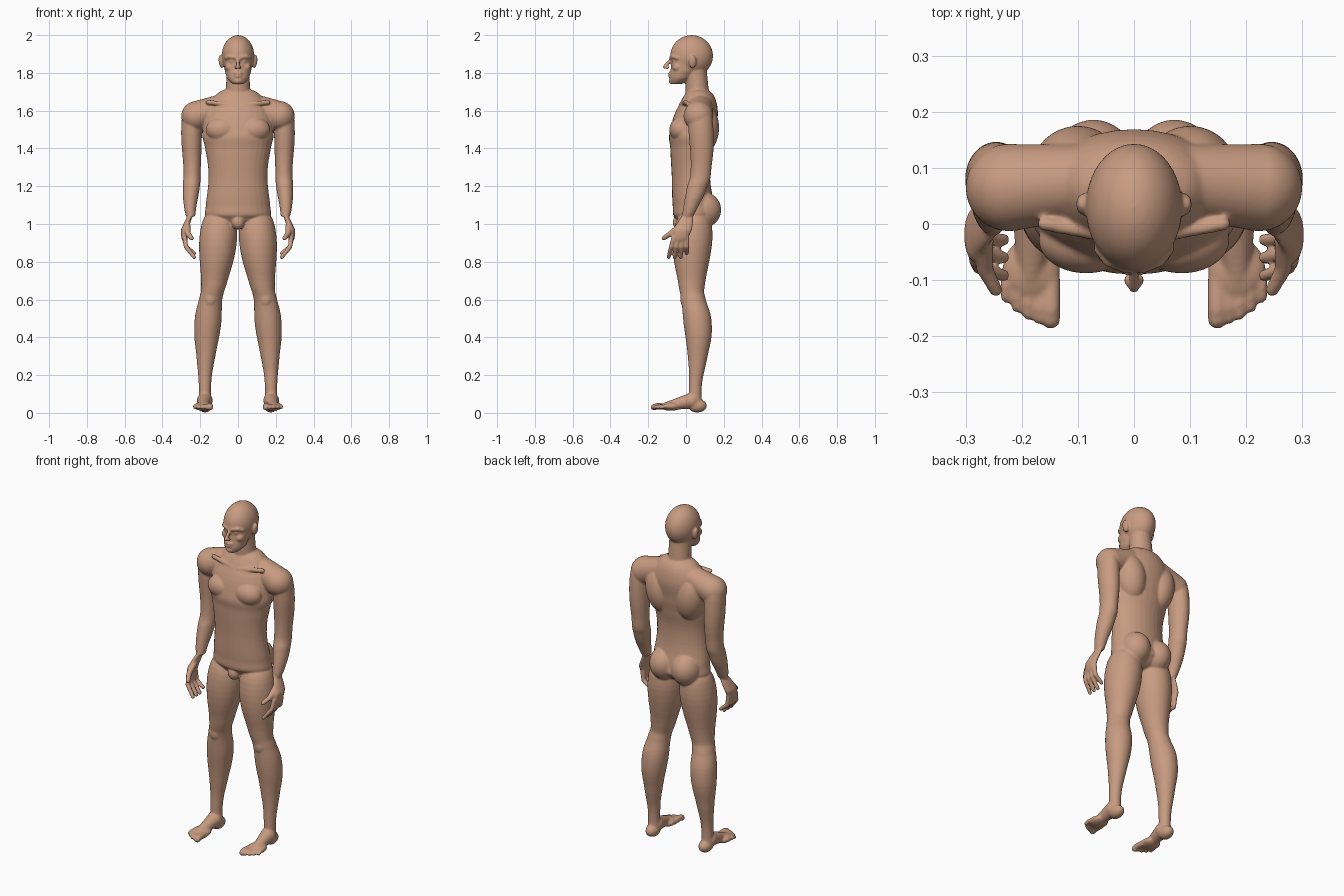
import bpy, bmesh, math
from mathutils import Vector, Matrix

if "Cube" in bpy.data.objects:
    bpy.data.objects.remove(bpy.data.objects["Cube"])

skin = bpy.data.materials.new("skin")
skin.use_nodes = True
skin.diffuse_color = (.58, .33, .22, 1)
skin.node_tree.nodes["Principled BSDF"].inputs["Base Color"].default_value = skin.diffuse_color

bm = bmesh.new()
SIDES = 32
STEPS = 6


def loft(sections, depth=1.0):
    """Smooth closed tube of level ellipses; each section is (x, y, z, half width)."""
    keys = [Vector(section) for section in sections]
    keys = [keys[0]] + keys + [keys[-1]]
    path = []
    for before, start, end, after in zip(keys, keys[1:], keys[2:], keys[3:]):
        leaving, arriving = (end - before) / 2, (after - start) / 2
        for step in range(STEPS):
            t = step / STEPS
            ease = t * t * (3 - 2 * t)
            path.append((start + leaving * t).lerp(end - arriving * (1 - t), ease))
    path.append(keys[-1])
    rings = []
    for x, y, z, width in path:
        angles = [math.tau * k / SIDES for k in range(SIDES)]
        rings.append([bm.verts.new((x + width * math.cos(angle),
                                    y + width * depth * math.sin(angle), z)) for angle in angles])
    for low, high in zip(rings, rings[1:]):
        for k in range(SIDES):
            bm.faces.new((low[k - 1], low[k], high[k], high[k - 1]))
    bm.faces.new(rings[0])
    bm.faces.new(rings[-1])


def ball(centre, radii, tilt=0):
    """Ellipsoid, optionally leaning sideways."""
    place = Matrix.Translation(centre) @ Matrix.Rotation(tilt, 4, "Y")
    bmesh.ops.create_icosphere(bm, subdivisions=4, radius=1,
                               matrix=place @ Matrix.Diagonal((*radii, 1)))


def bone(points, radii):
    """Rounded tapering chain through the points."""
    for point, radius in zip(points, radii):
        ball(point, (radius, radius, radius))
    for start, end, wide, narrow in zip(points, points[1:], radii, radii[1:]):
        start, end = Vector(start), Vector(end)
        turn = (end - start).to_track_quat("Z", "Y").to_matrix().to_4x4()
        bmesh.ops.create_cone(bm, cap_ends=True, segments=SIDES, radius1=wide, radius2=narrow,
                              depth=(end - start).length,
                              matrix=Matrix.Translation((start + end) / 2) @ turn)


def build_left_leg():
    thigh = [(.1, .045, 1.05, .07), (.105, .035, .92, .1), (.125, .03, .7, .07)]
    knee = (.145, .04, .6, .062)
    shin = [(.16, .062, .47, .071), (.17, .062, .3, .05), (.175, .05, .15, .033)]
    heel = (.175, .05, .04, .036)
    loft(thigh + [knee] + shin + [heel], depth=1.05)
    ball((.147, 0, .6), (.035, .03, .045))


def build_left_foot():
    ball((.174, .06, .038), (.036, .05, .036))
    bone([(.176, .03, .065), (.184, -.09, .038)], (.042, .024))
    ball((.183, -.08, .035), (.052, .055, .024))
    # The big toe is thickest; the others step back and get finer
    for toe in range(5):
        x = .148 + .02 * toe
        tip = -.17 + .0025 * toe * toe
        radius = .017 if toe == 0 else .0125 - .0005 * toe
        bone([(x, -.1, .033), (x, tip + .02, .036), (x, tip, .03)], [radius] * 3)


def build_left_arm():
    upper = [(.24, .07, 1.6, .05), (.246, .08, 1.48, .055), (.243, .08, 1.3, .046)]
    lower = [(.247, .06, 1.2, .045), (.253, .028, 1.1, .034), (.25, .008, 1.04, .024)]
    loft(upper + lower, depth=1.2)


def build_left_hand():
    loft([(.25, .01, 1.05, .012), (.275, -.01, .99, .018), (.284, -.022, .95, .018),
          (.28, -.03, .91, .014)], depth=2.5)
    # Fingers fan out forwards and curl inwards
    for finger in range(4):
        root = -.064 + .023 * finger
        tip = root - .028 + .009 * finger
        drop = .825 + .02 * (finger == 3)
        bone([(.282, root, .93), (.276, (root + tip) / 2, .88), (.232, tip, drop)],
             (.013, .012, .011))
    thumb = [(.268, -.03, .99), (.266, -.08, .95), (.246, -.118, .925)]
    bone(thumb, (.018, .015, .012))


def build_left_trunk_masses():
    shoulder = [(.05, .08, 1.635), (.222, .065, 1.572)]
    bone(shoulder, (.062, .078))
    collarbone = [(.02, -.025, 1.63), (.16, 0, 1.645)]
    bone(collarbone, (.013, .012))
    # Chest, shoulder blade, buttock
    ball((.085, -.028, 1.5), (.085, .06, .065))
    ball((.1, .085, 1.51), (.085, .09, .14), tilt=.15)
    ball((.072, .09, 1.075), (.082, .096, .095))


def build_left_face():
    brow = [(.014, -.078, 1.882), (.045, -.066, 1.886), (.062, -.045, 1.878)]
    bone(brow, (.011, .011, .01))
    # Cheek, eye, ear, nostril
    ball((.045, -.042, 1.83), (.024, .03, .024))
    ball((.032, -.062, 1.862), (.014, .014, .01))
    ball((.09, .035, 1.86), (.012, .02, .036), tilt=.15)
    ball((.01, -.1, 1.828), (.009, .012, .008))


def mirror_to_right():
    twin = bmesh.ops.duplicate(bm, geom=bm.verts[:] + bm.edges[:] + bm.faces[:])["geom"]
    copies = [item for item in twin if isinstance(item, bmesh.types.BMVert)]
    bmesh.ops.scale(bm, vec=(-1, 1, 1), verts=copies)


def build_torso():
    hips = [(0, .04, .985, .06), (0, .045, 1.03, .155), (0, .04, 1.1, .17)]
    waist = (0, .026, 1.25, .156)
    chest = [(0, .03, 1.4, .174), (0, .038, 1.5, .186), (0, .065, 1.64, .15)]
    collar = (0, .065, 1.71, .075)
    loft(hips + [waist] + chest + [collar], depth=.65)
    ball((0, -.035, 1.01), (.035, .035, .04))
    neck = [(0, .065, 1.64, .072), (0, .06, 1.7, .065), (0, .05, 1.85, .06)]
    loft(neck, depth=.95)


def build_head():
    skull = (0, .03, 1.89)
    ball(skull, (.086, .113, .11))
    jaw = [(0, -.055, 1.74, .025), (0, -.036, 1.76, .049), (0, -.02, 1.79, .064)]
    face = [(0, -.006, 1.83, .072), (0, 0, 1.88, .076), (0, .01, 1.92, .08)]
    loft(jaw + face, depth=1.03)
    bridge, nose_tip = (0, -.08, 1.872), (0, -.112, 1.832)
    bone([bridge, nose_tip], (.008, .011))
    # Lips and chin
    for z, width in ((1.797, .024), (1.783, .02)):
        ball((0, -.083, z), (width, .012, .007))
    ball((0, -.074, 1.756), (.022, .018, .015))


for build in (build_left_leg, build_left_foot, build_left_arm, build_left_hand,
              build_left_trunk_masses, build_left_face, mirror_to_right,
              build_torso, build_head):
    build()

# Fuse all masses into one smooth skin
bmesh.ops.recalc_face_normals(bm, faces=bm.faces)
mesh = bpy.data.meshes.new("body")
bm.to_mesh(mesh)
bm.free()
mesh.materials.append(skin)
body = bpy.data.objects.new("body", mesh)
bpy.context.collection.objects.link(body)
fuse = body.modifiers.new("fuse", "REMESH")
fuse.mode = "VOXEL"
fuse.voxel_size = .005
fuse.use_smooth_shade = True
soften = body.modifiers.new("soften", "SMOOTH")
soften.factor = .5
soften.iterations = 6
